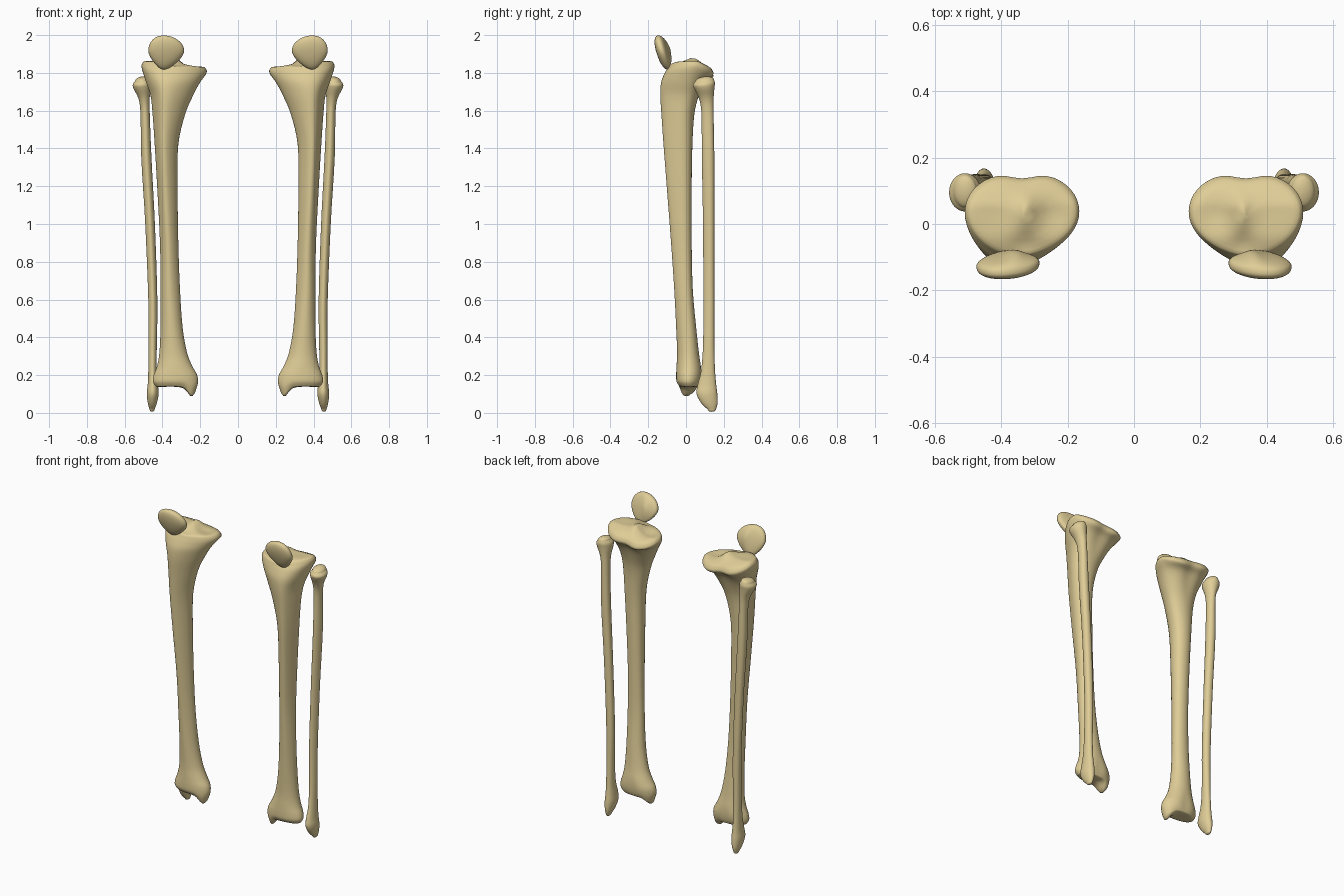
import bpy, bmesh
from math import sin, cos, pi, exp, sqrt

bone = bpy.data.materials.new("bone")
bone.diffuse_color = (0.74, 0.61, 0.31, 1)
N = 48


def smooth(a, b, v):
    t = min(1, max(0, (v - a) / (b - a)))
    return t * t * (3 - 2 * t)


def gauss(x, y, cx, cy, sx, sy):
    return exp(-((x - cx) / sx) ** 2 - ((y - cy) / sy) ** 2)


def outline(sec, scale=1.0, dz=0.0):
    """Ring fitted to x0..x1, y0..y1: k narrows the front, shift leans it, notch dents the back."""
    z, x0, x1, y0, y1, k, shift, notch = sec
    pts = []
    for i in range(N):
        t = 2 * pi * i / N
        s = sin(t)
        pts.append((cos(t) * (1 + k * s), s * (1 - notch * exp(-((cos(t)) / 0.3) ** 2) * (s > 0))))
    mx = max(p[0] for p in pts)
    top = max(p[1] for p in pts)
    cx, cy, rx, ry = (x0 + x1) / 2, (y0 + y1) / 2, (x1 - x0) / 2, (y1 - y0) / 2
    ring = []
    for u, v in pts:
        lean = shift * max(0, -v) ** 2
        vv = v / top if v > 0 else v
        ring.append((cx + (u / mx * rx + lean) * scale, cy + vv * ry * scale, z + dz))
    return ring


def refine(secs, steps=4):
    """Catmull-Rom between the cross-sections."""
    out = []
    for i in range(len(secs) - 1):
        p0, p1, p2 = secs[max(i - 1, 0)], secs[i], secs[i + 1]
        p3 = secs[min(i + 2, len(secs) - 1)]
        for j in range(steps):
            t = j / steps
            out.append([b + 0.5 * t * (c - a + t * (2 * a - 5 * b + 4 * c - d + t * (3 * (b - c) + d - a)))
                        for a, b, c, d in zip(p0, p1, p2, p3)])
    return out + [list(secs[-1])]


def finish(name, bm):
    bmesh.ops.recalc_face_normals(bm, faces=bm.faces)
    me = bpy.data.meshes.new(name)
    bm.to_mesh(me)
    bm.free()
    me.shade_smooth()
    me.materials.append(bone)
    ob = bpy.data.objects.new(name, me)
    bpy.context.collection.objects.link(ob)
    ob.modifiers.new("both_legs", 'MIRROR').use_mirror_merge = False
    return ob


def loft(name, secs, low, high, warp=None):
    """Skin the sections; low/high are the heights of the rounded end caps."""
    secs = refine(secs)
    caps = [0.96, 0.88, 0.76, 0.6, 0.42, 0.24, 0.06]
    rings = [outline(secs[0], s, -low * sqrt(1 - s * s)) for s in reversed(caps)]
    rings += [outline(s) for s in secs]
    rings += [outline(secs[-1], s, high * sqrt(1 - s * s)) for s in caps]
    bm = bmesh.new()
    rows = [[bm.verts.new(warp(*p) if warp else p) for p in r] for r in rings]
    for a, b in zip(rows, rows[1:]):
        for i in range(N):
            j = (i + 1) % N
            bm.faces.new((a[i], a[j], b[j], b[i]))
    bm.faces.new(rows[0])
    bm.faces.new(rows[-1])
    return finish(name, bm)


# Shin bone: plateau with two shallow dishes and a central ridge, ankle end with inner knob
def shin_warp(x, y, z):
    w = smooth(1.72, 1.83, z)
    z += w * (0.10 * (x - 0.34) - 0.4 * max(0, y - 0.06) - 0.15 * max(0, -0.04 - y))
    top = smooth(1.82, 1.845, z)
    z += top * (0.022 * gauss(x, y, 0.325, 0.035, 0.025, 0.045)
                - 0.018 * gauss(x, y, 0.25, 0.03, 0.05, 0.06)
                - 0.006 * gauss(x, y, 0.425, 0.03, 0.05, 0.06)
                - 0.012 * gauss(x, y, 0.33, -0.06, 0.04, 0.03))
    foot = 1 - smooth(0.13, 0.21, z)
    z -= foot * 0.05 * gauss(x, y, 0.245, 0.0, 0.028, 0.055)
    z += foot * 0.008 * gauss(x, y, 0.35, 0.01, 0.05, 0.05)
    return x, y, z


loft("shin_bone", [
    (0.142, 0.225, 0.437, -0.038, 0.068, -0.05, 0, 0.05),
    (0.165, 0.212, 0.450, -0.050, 0.076, -0.05, 0, 0.08),
    (0.20, 0.216, 0.446, -0.052, 0.080, -0.03, 0, 0.08),
    (0.25, 0.243, 0.428, -0.050, 0.078, 0, 0, 0.04),
    (0.32, 0.270, 0.416, -0.047, 0.068, 0.05, 0, 0),
    (0.45, 0.293, 0.410, -0.052, 0.054, 0.12, 0, 0),
    (0.65, 0.307, 0.410, -0.062, 0.036, 0.22, 0.005, 0),
    (0.90, 0.316, 0.413, -0.079, 0.030, 0.28, 0.005, 0),
    (1.20, 0.320, 0.428, -0.102, 0.030, 0.30, 0.01, 0),
    (1.42, 0.316, 0.441, -0.119, 0.034, 0.30, 0.012, 0),
    (1.58, 0.280, 0.452, -0.130, 0.044, 0.28, 0.02, 0),
    (1.68, 0.238, 0.463, -0.136, 0.068, 0.25, 0.03, 0.06),
    (1.75, 0.202, 0.487, -0.132, 0.100, 0.18, 0.03, 0.12),
    (1.80, 0.174, 0.507, -0.116, 0.136, 0.12, 0.025, 0.16),
    (1.826, 0.165, 0.510, -0.103, 0.145, 0.12, 0.015, 0.16),
    (1.842, 0.172, 0.502, -0.095, 0.138, 0.12, 0.01, 0.16),
], 0.01, 0.018, shin_warp)

# Outer thin leg bone with knobbed head and pointed ankle tip
loft("outer_leg_bone", [
    (0.018, 0.442, 0.468, 0.115, 0.158, 0, 0, 0),
    (0.05, 0.430, 0.477, 0.082, 0.167, 0, 0, 0),
    (0.10, 0.420, 0.483, 0.056, 0.166, 0.05, 0, 0),
    (0.15, 0.424, 0.478, 0.062, 0.160, 0.1, 0, 0),
    (0.22, 0.430, 0.475, 0.079, 0.154, 0.1, 0, 0),
    (0.35, 0.430, 0.474, 0.090, 0.150, 0.1, 0, 0),
    (0.60, 0.427, 0.475, 0.092, 0.150, 0.2, 0, 0),
    (1.00, 0.440, 0.491, 0.090, 0.150, 0.25, 0, 0),
    (1.35, 0.458, 0.512, 0.084, 0.150, 0.2, 0, 0),
    (1.58, 0.467, 0.516, 0.082, 0.146, 0.1, 0, 0),
    (1.66, 0.468, 0.526, 0.070, 0.146, 0, 0, 0),
    (1.715, 0.462, 0.552, 0.045, 0.150, 0, 0, 0),
    (1.742, 0.462, 0.557, 0.038, 0.153, 0, 0, 0),
    (1.760, 0.474, 0.545, 0.050, 0.148, 0, 0, 0),
], 0.012, 0.02, lambda x, y, z: (x, y, z + smooth(1.70, 1.77, z) * (0.10 * (y - 0.10) - 0.1 * (x - 0.51))))

# Kneecap: slanted lens, domed in front, ridged behind, pointed below
bm = bmesh.new()
bmesh.ops.create_uvsphere(bm, u_segments=48, v_segments=28, radius=1)
for v in bm.verts:
    x, y, z = v.co.x, v.co.z, v.co.y
    thick = abs(y) ** 0.8
    if y > 0:
        thick = 0.030 * thick + 0.012 * thick * gauss(x, z, -0.25, 0.2, 0.3, 0.8)
    else:
        thick = -0.036 * thick
    px = x * 0.095 * (1 - 0.38 * max(0, -z) ** 1.5)
    pz = 1.917 + z * (0.081 if z > 0 else 0.099)
    v.co = (0.38 + px + 0.012 * z * z, -0.121 - 0.27 * (pz - 1.91) + thick - 0.06 * px, pz)
finish("kneecap", bm)
